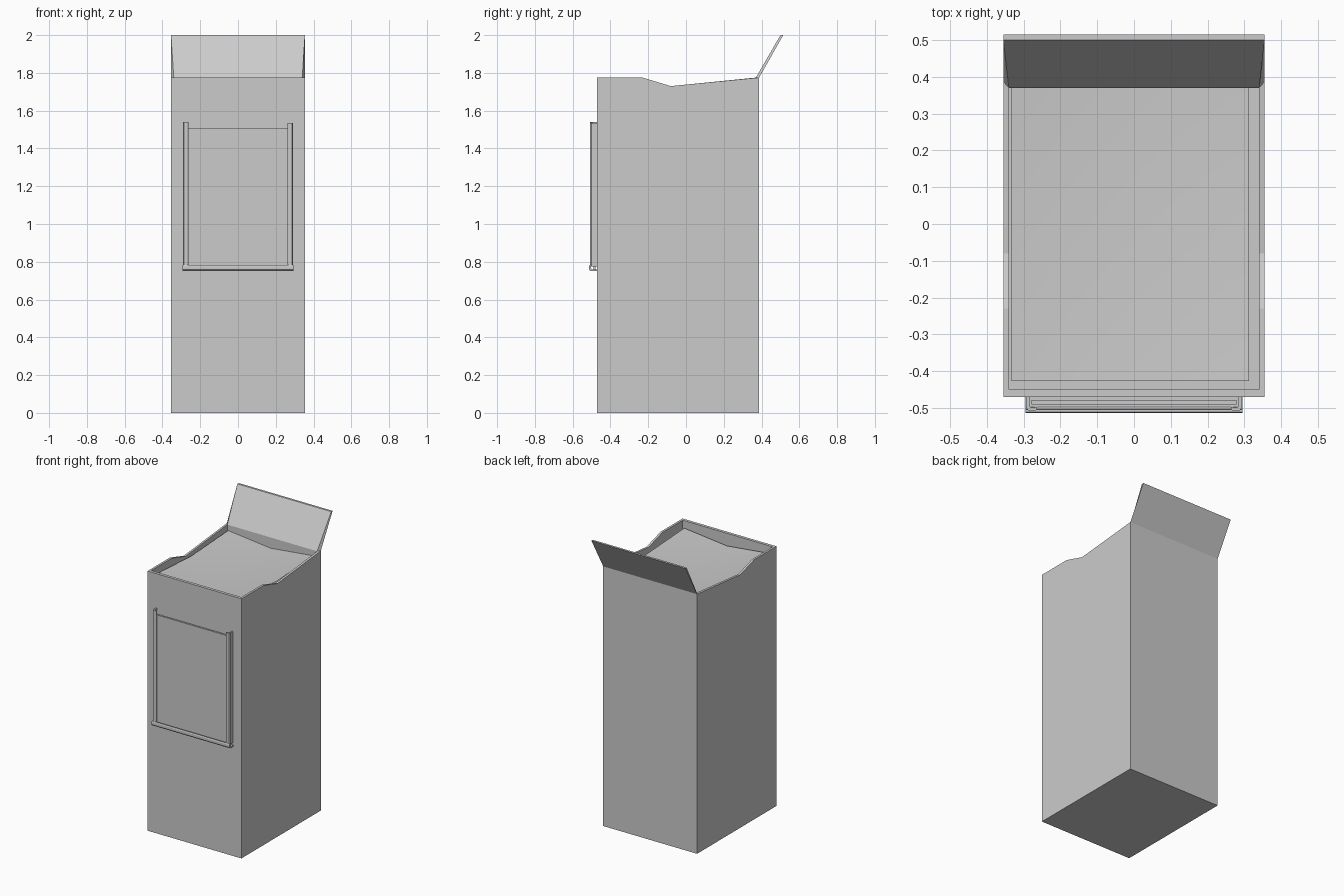
import bpy, bmesh

if "Cube" in bpy.data.objects:
    bpy.data.objects.remove(bpy.data.objects["Cube"])


def make_object(name, verts, faces, smooth=False):
    mesh = bpy.data.meshes.new(name)
    mesh.from_pydata(verts, [], faces)
    bm = bmesh.new()
    bm.from_mesh(mesh)
    bmesh.ops.recalc_face_normals(bm, faces=bm.faces)
    bm.to_mesh(mesh)
    bm.free()
    if smooth:
        mesh.shade_smooth()
    obj = bpy.data.objects.new(name, mesh)
    bpy.context.collection.objects.link(obj)
    return obj


def loft(name, rings, cap=True, closed=False):
    """Join equal-length rings of points with quads; cap the ends or close the chain."""
    n = len(rings[0])
    verts = [p for r in rings for p in r]
    faces = []
    for k in range(len(rings) - 1):
        for i in range(n):
            j = (i + 1) % n
            faces.append((k * n + i, k * n + j, (k + 1) * n + j, (k + 1) * n + i))
    if cap:
        faces.append(tuple(range(n)))
        faces.append(tuple(range((len(rings) - 1) * n, len(rings) * n)))
    return make_object(name, verts, faces)


# Hollow cabinet with a dipped side rim
outer_side = [(-0.47, 1.775), (-0.23, 1.775), (-0.08, 1.73), (0.387, 1.775)]
inner_side = [(-0.45, 1.775), (-0.23, 1.775), (-0.08, 1.73), (0.37, 1.775)]


def plan_ring(side, x, z=None):
    right = [(x, y, h if z is None else z) for y, h in side]
    left = [(-a, b, c) for a, b, c in reversed(right)]
    return right + left


loft("cabinet_body", [plan_ring(outer_side, 0.355, 0.0),
                      plan_ring(outer_side, 0.355),
                      plan_ring(inner_side, 0.34),
                      plan_ring(inner_side, 0.34, 0.02)])

# Tilted back flap, narrowing to the inner rim at its front lower edge
loft("back_flap", [
    [(-0.34, 0.37, 1.775), (0.34, 0.37, 1.775), (0.355, 0.387, 1.775), (-0.355, 0.387, 1.775)],
    [(-0.355, 0.5, 2.0), (0.355, 0.5, 2.0), (0.355, 0.515, 2.0), (-0.355, 0.515, 2.0)]])

# Sagging sheet inside the opening
xs, ys = (-0.333, -0.012, 0.312), (-0.427, -0.03, 0.369)
heights = ((1.737, 1.702, 1.737), (1.715, 1.695, 1.715), (1.737, 1.702, 1.737))
make_object("inner_sheet",
            [(xs[i], ys[j], heights[j][i]) for j in range(3) for i in range(3)],
            [(a, a + 1, a + 4, a + 3) for a in (0, 1, 3, 4)], smooth=True)

# Side channels of the poster frame
channel = [(0.292, -0.47), (0.292, -0.5), (0.286, -0.508), (0.27, -0.508),
           (0.263, -0.504), (0.263, -0.497), (0.28, -0.499), (0.283, -0.495), (0.283, -0.47)]
for name, s, top in (("left_rail", -1, 1.54), ("right_rail", 1, 1.535)):
    loft(name, [[(s * x, y, z) for x, y in channel] for z in (0.775, top)])

# Bottom channel with an upturned lip
ledge = [(-0.47, 0.75), (-0.505, 0.75), (-0.513, 0.758), (-0.513, 0.775), (-0.51, 0.782),
         (-0.504, 0.782), (-0.503, 0.765), (-0.497, 0.76), (-0.47, 0.76)]
loft("bottom_rail", [[(x, y, z) for y, z in ledge] for x in (-0.295, 0.295)])

# Poster board held in the frame
loft("poster_board", [[(x, y, z) for x, y in
                       ((-0.278, -0.49), (0.278, -0.49), (0.278, -0.478), (-0.278, -0.478))]
                      for z in (0.76, 1.505)])
